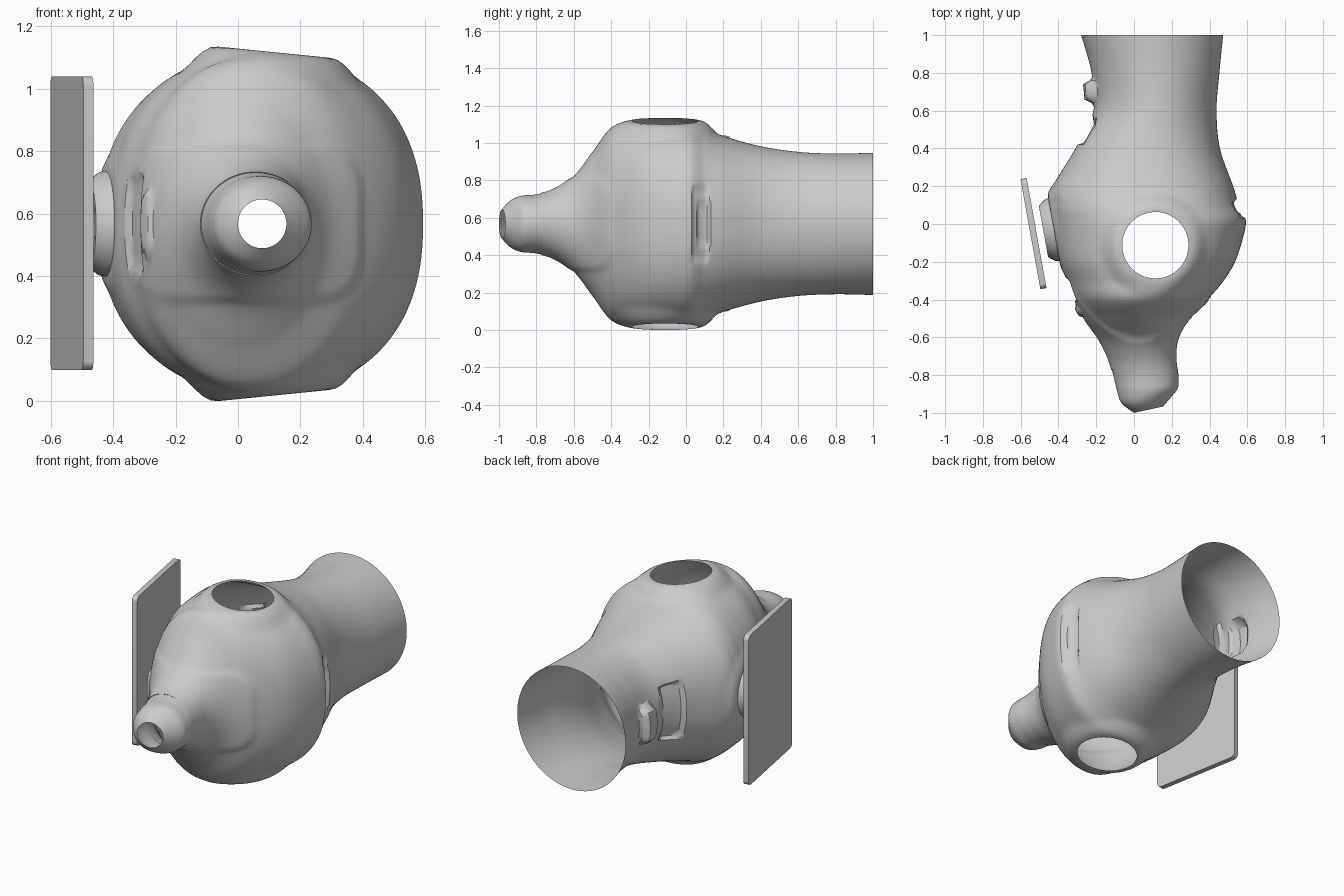
import bpy, bmesh, math
from mathutils import Vector, Matrix

if "Cube" in bpy.data.objects:
    bpy.data.objects.remove(bpy.data.objects["Cube"])

ZC = 0.567          # mirror plane height
AROUND, STEPS = 128, 10
UP = Vector((0, 0, 1))
SIDE = Vector((-0.984, -0.178, 0)).normalized()   # facing of the socket and plate

# y, x min, x max, half height, roundness exponent
SECTIONS = [
    (-1.00, 0.00, 0.155, 0.078, 2.0),
    (-0.95, -0.065, 0.20, 0.125, 2.0),
    (-0.89, -0.088, 0.232, 0.150, 2.0),
    (-0.80, -0.11, 0.235, 0.158, 2.0),
    (-0.70, -0.14, 0.225, 0.187, 2.0),
    (-0.60, -0.19, 0.235, 0.255, 2.0),
    (-0.50, -0.26, 0.29, 0.385, 2.0),
    (-0.40, -0.315, 0.39, 0.515, 2.1),
    (-0.30, -0.355, 0.475, 0.535, 2.2),
    (-0.20, -0.395, 0.535, 0.543, 2.3),
    (-0.08, -0.42, 0.575, 0.545, 2.3),
    (0.02, -0.435, 0.592, 0.54, 2.3),
    (0.10, -0.445, 0.555, 0.515, 2.3),
    (0.20, -0.43, 0.525, 0.47, 2.3),
    (0.40, -0.31, 0.455, 0.415, 2.2),
    (0.60, -0.215, 0.437, 0.385, 2.0),
    (0.80, -0.225, 0.452, 0.376, 2.0),
    (1.00, -0.28, 0.472, 0.380, 2.0),
]


def spline_rows():
    pts = [SECTIONS[0]] + SECTIONS + [SECTIONS[-1]]
    for i in range(1, len(pts) - 2):
        for s in range(STEPS):
            t = s / STEPS
            yield [0.5 * (2 * b + (c - a) * t + (2 * a - 5 * b + 4 * c - d) * t * t
                          + (3 * b - a - 3 * c + d) * t ** 3)
                   for a, b, c, d in zip(*pts[i - 1:i + 3])]
    yield SECTIONS[-1]


def spow(v, p):
    return math.copysign(abs(v) ** p, v)


def smooth(t):
    t = max(0.0, min(1.0, t))
    return t * t * (3 - 2 * t)


def emboss(bm, center, normal, hw, hh, depth, corner, edge, reach=0.14):
    """Push a rounded rectangle of the shell in or out along its normal."""
    n = Vector(normal).normalized()
    c, t = Vector(center), UP.cross(n)
    for v in bm.verts:
        d = v.co - c
        if abs(d.dot(n)) > reach:
            continue
        qx, qz = abs(d.dot(t)) - hw + corner, abs(d.z) - hh + corner
        sdf = math.hypot(max(qx, 0), max(qz, 0)) + min(max(qx, qz), 0) - corner
        v.co += n * depth * smooth(-sdf / edge)


def port(bm, center, normal, r, flat, fade):
    """Flatten the shell round a port, then open a round hole in it."""
    n, c = Vector(normal).normalized(), Vector(center)
    radial = lambda p: (p - c) - n * (p - c).dot(n)
    near = lambda p: abs((p - c).dot(n)) < 0.2
    for v in bm.verts:
        if near(v.co):
            w = 1 - smooth((radial(v.co).length - flat) / (fade - flat))
            v.co -= n * (v.co - c).dot(n) * w
    gone = [f for f in bm.faces if near(f.calc_center_median())
            and radial(f.calc_center_median()).length < r]
    bmesh.ops.delete(bm, geom=gone, context='FACES')
    for v in bm.verts:
        q = radial(v.co)
        if v.is_boundary and near(v.co) and q.length < r * 1.4:
            v.co += q.normalized() * r - q


def finish(bm, name, angle=30):
    bmesh.ops.recalc_face_normals(bm, faces=bm.faces)
    me = bpy.data.meshes.new(name)
    bm.to_mesh(me)
    bm.free()
    ob = bpy.data.objects.new(name, me)
    bpy.context.collection.objects.link(ob)
    bpy.ops.object.select_all(action='DESELECT')
    ob.select_set(True)
    bpy.context.view_layer.objects.active = ob
    bpy.ops.object.shade_smooth_by_angle(angle=math.radians(angle))
    return ob


# Hollow body: lofted from the nozzle at the front to the wide rear tube
bm = bmesh.new()
rings = []
for y, x0, x1, h, p in spline_rows():
    ring = []
    for k in range(AROUND):
        a = 2 * math.pi * k / AROUND
        x = (x0 + x1) / 2 + (x1 - x0) / 2 * spow(math.cos(a), 2 / p)
        z = ZC + h * spow(math.sin(a), 2 / p)
        tilt = 0.22 * max(x, 0) * smooth((-0.8 - y) / 0.2)
        ring.append(bm.verts.new((x, y + tilt, z)))
    rings.append(ring)
for a, b in zip(rings, rings[1:]):
    for k in range(AROUND):
        j = (k + 1) % AROUND
        bm.faces.new((a[k], a[j], b[j], b[k]))

# Raised panel round the nozzle, then the three pockets with their buttons
emboss(bm, (0.02, -0.47, ZC), (0, -1, 0), 0.39, 0.26, 0.012, 0.15, 0.03, 0.3)
emboss(bm, (-0.335, -0.35, ZC), (-0.9, -0.4, 0), 0.07, 0.155, -0.018, 0.03, 0.02)
emboss(bm, (-0.285, -0.455, ZC), (-0.8, -0.6, 0), 0.035, 0.105, 0.015, 0.035, 0.012)
emboss(bm, (-0.265, 0.50, ZC), (-0.9, 0.42, 0), 0.08, 0.18, -0.025, 0.04, 0.02)
emboss(bm, (-0.215, 0.70, ZC), (-1, 0, 0), 0.07, 0.13, 0.055, 0.06, 0.03)
emboss(bm, (0.565, 0.08, ZC), (1, 0.2, 0), 0.055, 0.21, -0.015, 0.03, 0.02)
emboss(bm, (0.55, 0.095, ZC), (1, 0.2, 0), 0.04, 0.115, -0.012, 0.02, 0.012)

# Top and bottom ports, and the side socket opening
for s in (1, -1):
    port(bm, (0.113, -0.112, ZC + s * 0.55), (0.1, 0, s), 0.176, 0.18, 0.29)
port(bm, Vector((-0.425, -0.03, ZC)), SIDE, 0.12, 0.16, 0.25)
finish(bm, "body_shell")

# Tapered collar round the side socket
bm = bmesh.new()
prof = [(0.172, -0.012), (0.165, 0.02), (0.138, 0.055), (0.112, 0.055), (0.105, -0.012)]
vs = [bm.verts.new((r, 0, z)) for r, z in prof]
es = [bm.edges.new(e) for e in zip(vs, vs[1:])]
bmesh.ops.spin(bm, geom=vs + es, axis=(0, 0, 1), cent=(0, 0, 0),
               steps=32, angle=2 * math.pi)
bmesh.ops.remove_doubles(bm, verts=bm.verts, dist=1e-4)
collar = finish(bm, "socket_collar")
collar.location = (-0.425, -0.03, ZC)
collar.rotation_euler = SIDE.to_track_quat('Z', 'Y').to_euler()

# Flat plate standing beside the socket, with rounded corners
bm = bmesh.new()
bmesh.ops.create_cube(bm, size=1, matrix=Matrix.Diagonal((0.033, 0.592, 0.94, 1)))
corners = [e for e in bm.edges
           if abs((e.verts[0].co - e.verts[1].co).normalized().x) > 0.9]
bmesh.ops.bevel(bm, geom=corners, offset=0.03, segments=5, profile=0.5, affect='EDGES')
plate = finish(bm, "side_plate")
plate.location = (-0.532, -0.051, 0.569)
plate.rotation_euler.z = math.atan2(0.178, 0.984)
